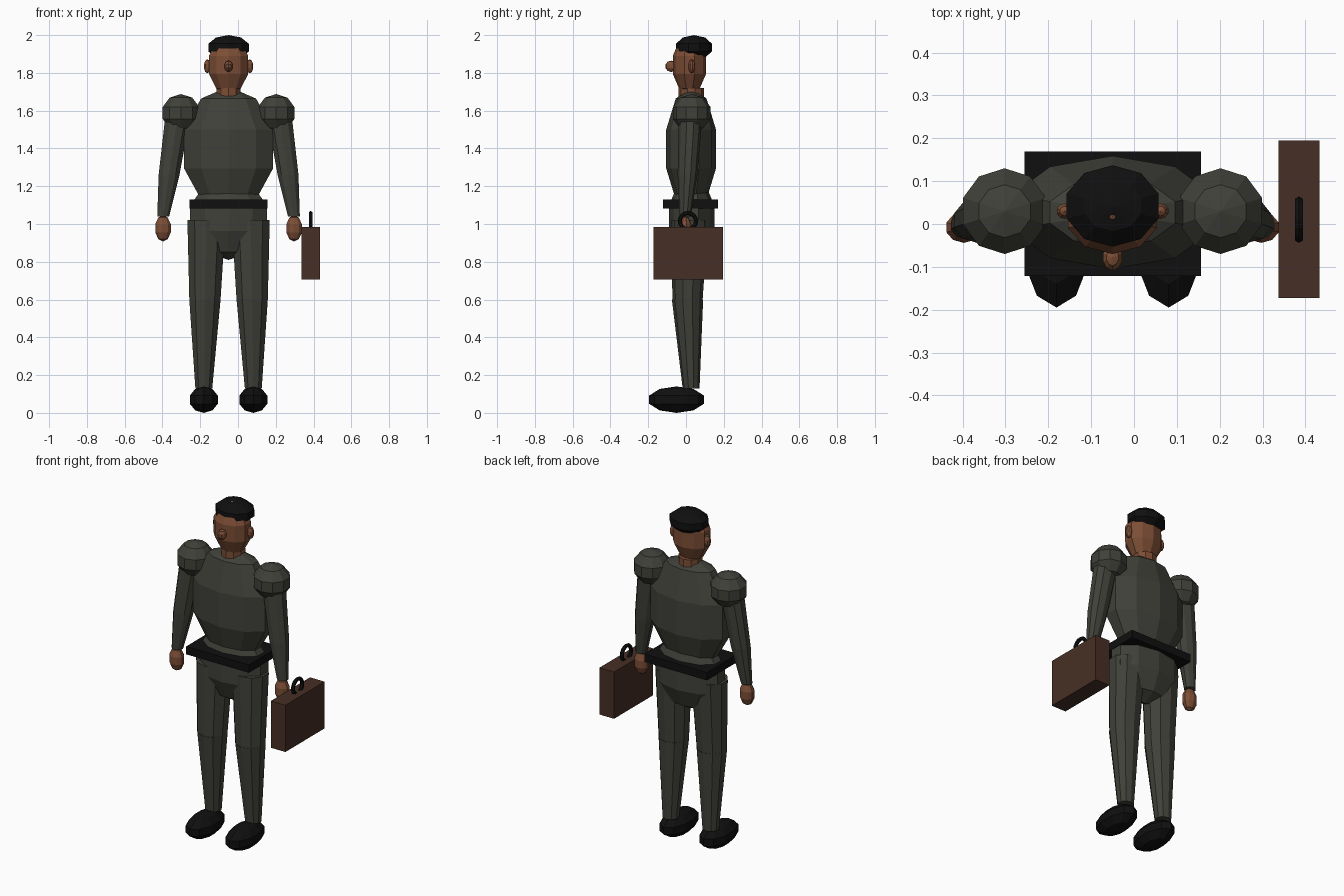
import bpy, bmesh, math
from mathutils import Vector, Matrix

if "Cube" in bpy.data.objects:
    bpy.data.objects.remove(bpy.data.objects["Cube"])

def mat(name, r, g, b):
    m = bpy.data.materials.new(name)
    m.diffuse_color = (r, g, b, 1)
    m.use_nodes = True
    m.node_tree.nodes["Principled BSDF"].inputs["Base Color"].default_value = m.diffuse_color
    return m

SUIT = mat("dark suit grey", 0.052, 0.052, 0.042)
SKIN = mat("brown skin", 0.20, 0.075, 0.036)
BLACK = mat("black", 0.005, 0.005, 0.005)
LEATHER = mat("brown leather", 0.062, 0.028, 0.018)
CX = -0.05  # body centre line

def finish(name, bm, material):
    bmesh.ops.recalc_face_normals(bm, faces=bm.faces)
    me = bpy.data.meshes.new(name)
    bm.to_mesh(me)
    bm.free()
    me.materials.append(material)
    ob = bpy.data.objects.new(name, me)
    bpy.context.collection.objects.link(ob)
    return ob

def ball(name, centre, half, material, rings=5):
    """Ten-sided low-poly ellipsoid fitted to the given half extents."""
    bm = bmesh.new()
    bmesh.ops.create_uvsphere(bm, u_segments=10, v_segments=rings, radius=1)
    for axis in range(3):
        ext = max(abs(v.co[axis]) for v in bm.verts)
        for v in bm.verts:
            v.co[axis] *= half[axis] / ext
    bmesh.ops.translate(bm, verts=bm.verts, vec=centre)
    return finish(name, bm, material)

def limb(name, a, b, ra, rb, material, depth=1.0):
    """Ten-sided tapered tube from a to b."""
    a, b = Vector(a), Vector(b)
    bm = bmesh.new()
    bmesh.ops.create_cone(bm, cap_ends=True, segments=10, radius1=ra, radius2=rb, depth=1)
    for v in bm.verts:
        end = a if v.co.z < 0 else b
        v.co = Vector((v.co.x, v.co.y * depth, 0)) + end
    return finish(name, bm, material)

def box(name, lo, hi, material):
    lo, hi = Vector(lo), Vector(hi)
    bm = bmesh.new()
    bmesh.ops.create_cube(bm, size=1)
    bmesh.ops.scale(bm, verts=bm.verts, vec=hi - lo)
    bmesh.ops.translate(bm, verts=bm.verts, vec=(lo + hi) / 2)
    return finish(name, bm, material)

# Head
ball("head", (CX, 0.018, 1.842), (0.104, 0.088, 0.155), SKIN)
ball("hair", (CX, 0.042, 1.934), (0.107, 0.095, 0.066), BLACK)
ball("nose", (CX, -0.078, 1.835), (0.022, 0.031, 0.03), SKIN)
limb("neck", (CX, 0.028, 1.64), (CX, 0.028, 1.72), 0.067, 0.067, SKIN)

# Trunk
ball("torso", (CX, 0.027, 1.397), (0.236, 0.132, 0.33), SUIT)
ball("pelvis", (CX, 0.03, 1.03), (0.203, 0.12, 0.22), SUIT)
box("belt", (-0.256, -0.121, 1.083), (0.156, 0.169, 1.13), BLACK)

# Paired parts
for s, side in ((-1, "left"), (1, "right")):
    def p(dx, y, z):
        return (CX + s * dx, y, z)
    ball(side + "_ear", p(0.112, 0.03, 1.835), (0.018, 0.018, 0.037), SKIN)
    ball(side + "_shoulder", p(0.252, 0.03, 1.588), (0.097, 0.1, 0.1), SUIT)
    limb(side + "_upper_arm", p(0.266, 0.025, 1.59), p(0.315, 0.008, 1.26), 0.07, 0.058, SUIT, 0.9)
    limb(side + "_forearm", p(0.315, 0.008, 1.26), p(0.346, -0.004, 1.04), 0.058, 0.033, SUIT, 0.9)
    ball(side + "_hand", p(0.347, -0.008, 0.977), (0.041, 0.036, 0.07), SKIN)
    limb(side + "_thigh", p(0.117, 0.02, 1.02), p(0.125, 0.008, 0.6), 0.106, 0.087, SUIT, 0.92)
    limb(side + "_shin", p(0.125, 0.008, 0.6), p(0.131, 0.027, 0.13), 0.087, 0.047, SUIT, 0.95)
    ball(side + "_shoe", p(0.131, -0.05, 0.07), (0.074, 0.145, 0.07), BLACK)

# Briefcase with ring handle
box("briefcase", (0.337, -0.173, 0.706), (0.433, 0.195, 0.984), LEATHER)
bpy.ops.mesh.primitive_torus_add(location=(0.385, 0.01, 1.015), rotation=(0, math.pi / 2, 0),
                                 major_segments=16, minor_segments=6,
                                 major_radius=0.043, minor_radius=0.011)
handle = bpy.context.object
handle.name = "briefcase_handle"
handle.data.materials.append(BLACK)
